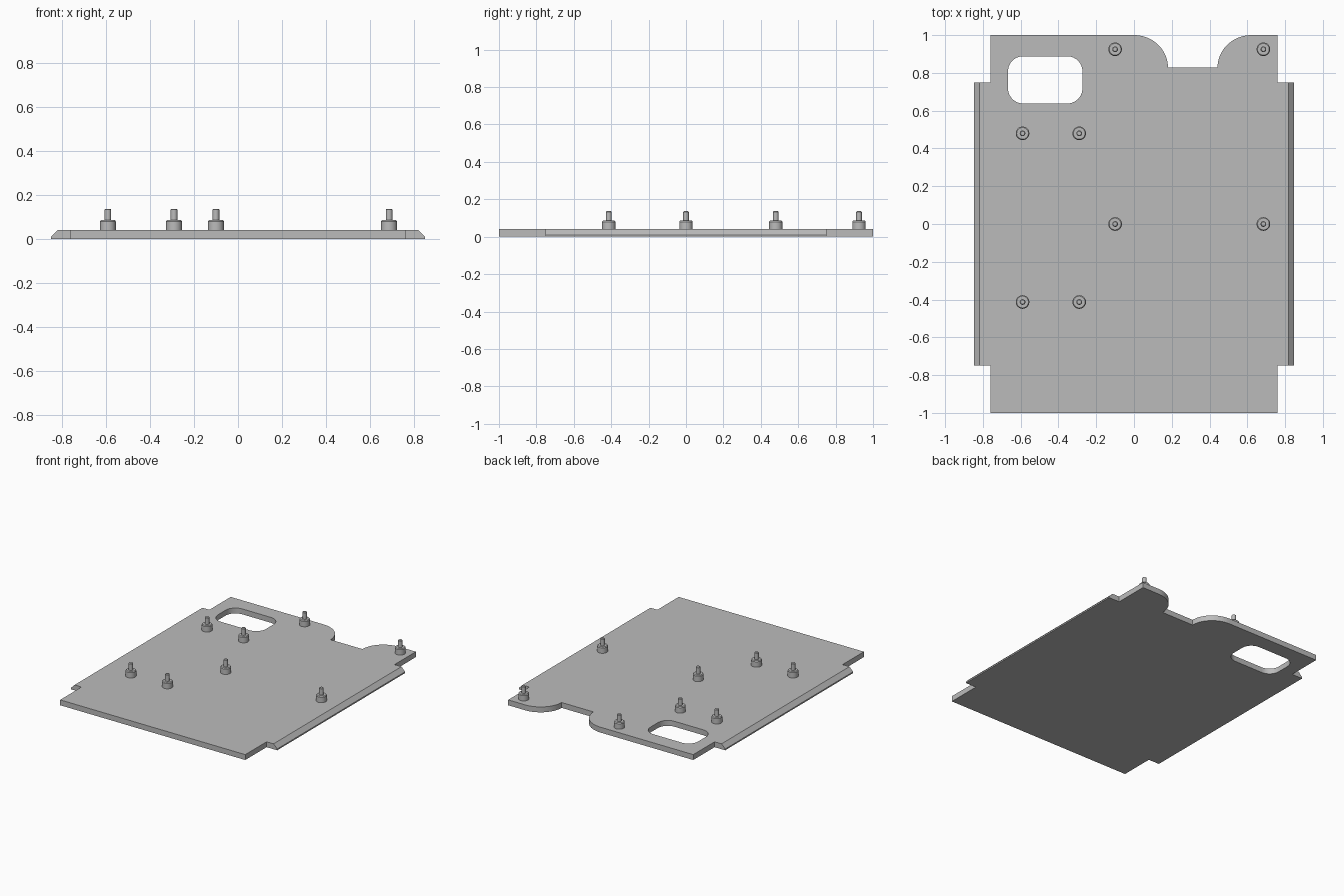
import bpy
import bmesh
from math import sin, cos, pi, radians
from mathutils import Vector

cube = bpy.data.objects.get("Cube")
if cube:
    bpy.data.objects.remove(cube, do_unlink=True)

# Single bare-metal colour
metal = bpy.data.materials.new("grey_metal")
metal.use_nodes = True
grey = (0.5, 0.5, 0.5, 1)
metal.diffuse_color = grey
metal.node_tree.nodes["Principled BSDF"].inputs["Base Color"].default_value = grey

THICK = 0.04


def add_object(name, bm, location=(0, 0, 0)):
    bmesh.ops.recalc_face_normals(bm, faces=bm.faces)
    mesh = bpy.data.meshes.new(name)
    bm.to_mesh(mesh)
    bm.free()
    mesh.materials.append(metal)
    obj = bpy.data.objects.new(name, mesh)
    obj.location = location
    bpy.context.collection.objects.link(obj)
    bpy.ops.object.select_all(action="DESELECT")
    obj.select_set(True)
    bpy.context.view_layer.objects.active = obj
    bpy.ops.object.shade_smooth_by_angle(angle=radians(30))
    return obj


def arc(cx, cy, rx, ry, start, end, steps):
    angles = [radians(start + (end - start) * i / steps) for i in range(steps + 1)]
    return [(cx + rx * cos(a), cy + ry * sin(a)) for a in angles]


def add_loop(bm, points):
    verts = [bm.verts.new((x, y, 0)) for x, y in points]
    return [bm.edges.new((a, b)) for a, b in zip(verts, verts[1:] + verts[:1])]


# Plate outline: side flanges and a round-shouldered notch in the back edge
body, flange, reach = 0.76, 0.847, 0.75
outline = [(-body, -1), (body, -1), (body, -reach), (flange, -reach),
           (flange, reach), (body, reach), (body, 1)]
outline += arc(0.622, 0.828, 0.18, 0.172, 90, 180, 20)
outline += arc(0, 0.828, 0.18, 0.172, 0, 90, 20)
outline += [(-body, 1), (-body, reach), (-flange, reach),
            (-flange, -reach), (-body, -reach)]

# Rounded rectangular opening
opening = []
r = 0.08
for cx, cy, start in ((-0.273 - r, 0.888 - r, 0), (-0.667 + r, 0.888 - r, 90),
                      (-0.667 + r, 0.638 + r, 180), (-0.273 - r, 0.638 + r, 270)):
    opening += arc(cx, cy, r, r, start, start + 90, 10)

bm = bmesh.new()
edges = add_loop(bm, outline) + add_loop(bm, opening)
bmesh.ops.triangle_fill(bm, edges=edges, use_beauty=True, normal=(0, 0, 1))
top = bmesh.ops.extrude_face_region(bm, geom=bm.faces[:])["geom"]
bmesh.ops.translate(bm, verts=[v for v in top if isinstance(v, bmesh.types.BMVert)],
                    vec=Vector((0, 0, THICK)))

# Bevelled flanges above a thin vertical lip
bmesh.ops.bisect_plane(bm, geom=bm.verts[:] + bm.edges[:] + bm.faces[:],
                       plane_co=(0, 0, 0.01), plane_no=(0, 0, 1))
for v in bm.verts:
    if abs(v.co.x) > 0.83 and v.co.z > 0.03:
        v.co.x *= 0.817 / flange
add_object("base_plate", bm)

# Threaded-pin standoffs: chamfered collar and a slim pin
PROFILE = [(0, 0), (0.036, 0), (0.036, 0.04), (0.031, 0.046), (0.015, 0.046),
           (0.015, 0.093), (0.011, 0.097), (0, 0.097)]


def standoff(name, x, y):
    bm = bmesh.new()
    verts = [bm.verts.new((px, 0, pz)) for px, pz in PROFILE]
    edges = [bm.edges.new(pair) for pair in zip(verts, verts[1:])]
    bmesh.ops.spin(bm, geom=verts + edges, cent=(0, 0, 0), axis=(0, 0, 1),
                   angle=2 * pi, steps=32)
    bmesh.ops.remove_doubles(bm, verts=bm.verts[:], dist=0.0001)
    add_object(name, bm, (x, y, THICK))


groups = {
    "right_standoff": ((-0.59, -0.29), (-0.413, 0.48)),
    "left_standoff": ((-0.1, 0.685), (0, 0.925)),
}
for name, (xs, ys) in groups.items():
    for i, x in enumerate(xs):
        for j, y in enumerate(ys):
            standoff(f"{name}_{i * 2 + j + 1}", x, y)
